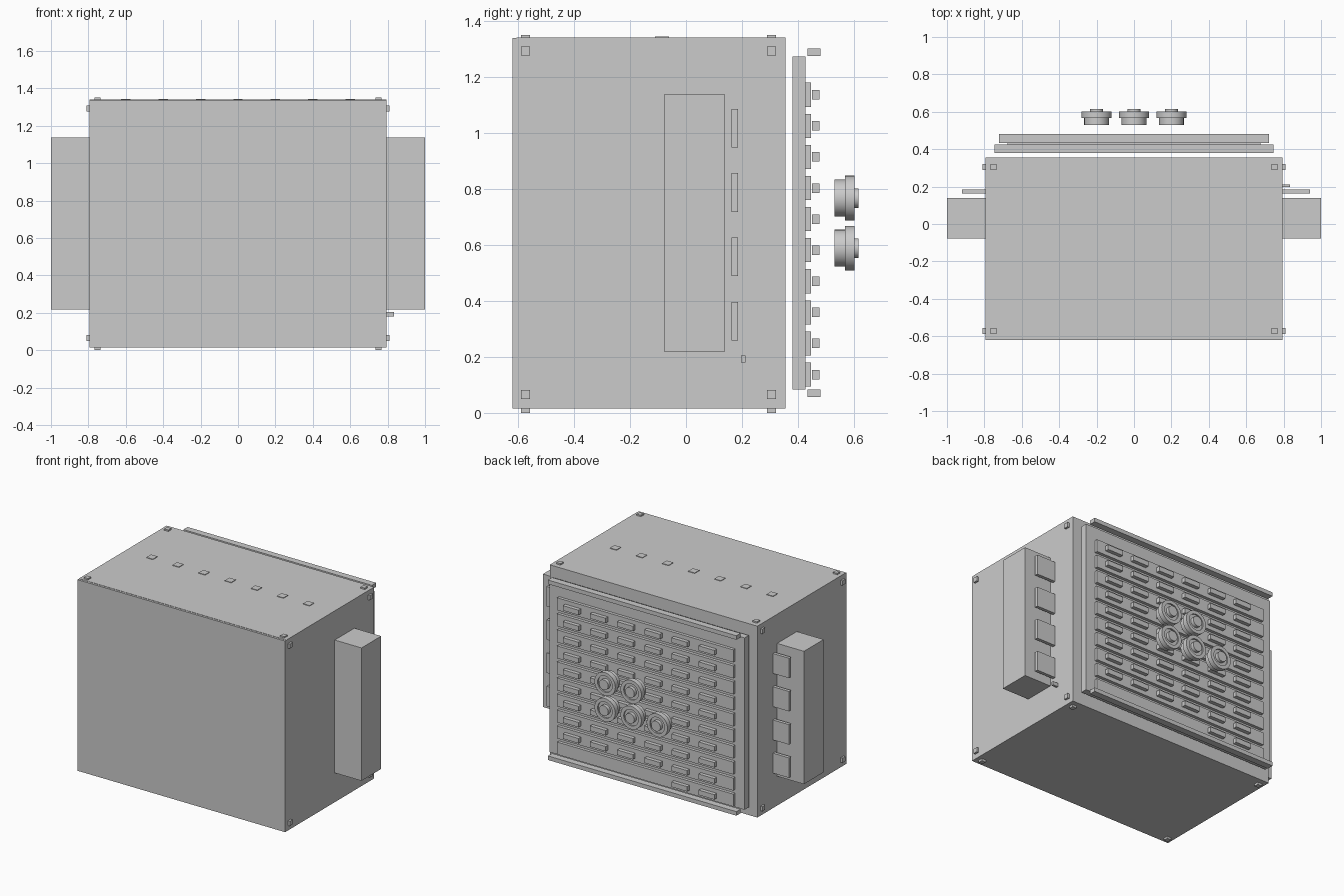
import bpy
import bmesh
import math
from mathutils import Vector

if "Cube" in bpy.data.objects:
    bpy.data.objects.remove(bpy.data.objects["Cube"], do_unlink=True)

grey = bpy.data.materials.new("light_grey")
grey.use_nodes = True
colour = (0.6, 0.6, 0.6, 1)
grey.diffuse_color = colour
grey.node_tree.nodes["Principled BSDF"].inputs["Base Color"].default_value = colour


def finish(name, bm):
    mesh = bpy.data.meshes.new(name)
    bmesh.ops.recalc_face_normals(bm, faces=bm.faces)
    bm.to_mesh(mesh)
    bm.free()
    mesh.materials.append(grey)
    obj = bpy.data.objects.new(name, mesh)
    bpy.context.scene.collection.objects.link(obj)
    return obj


def box(name, xs, ys, zs):
    """Box from its x, y and z ranges."""
    bm = bmesh.new()
    bmesh.ops.create_cube(bm, size=1)
    for v in bm.verts:
        v.co = [r[0] if c < 0 else r[1] for c, r in zip(v.co, (xs, ys, zs))]
    return finish(name, bm)


def around(centre, half):
    return (centre - half, centre + half)


W, BACK, LOW, TOP = 0.795, 0.355, 0.015, 1.34

# Cabinet body and front panel
box("cabinet_body", (-W, W), (-0.605, BACK), (LOW, TOP))
box("front_panel", (-W, W), (-0.62, -0.605), (LOW, TOP - 0.002))

# Corner pads on the top, bottom and sides
for sx in (-1, 1):
    for y in (-0.573, 0.305):
        px, py = around(sx * 0.752, 0.016), around(y, 0.016)
        box("top_pad", px, py, (TOP, TOP + 0.01))
        box("foot_pad", px, py, (0, LOW))
        for z in (0.065, 1.293):
            box("side_pad", sorted((sx * W, sx * (W + 0.014))), py, around(z, 0.016))

# Flat tabs across the top
for i in range(7):
    box("top_tab", around(-0.6 + 0.2 * i, 0.025), (-0.11, -0.06), (TOP, TOP + 0.004))

# Side housings with a column of plates behind each
for sx, reach in ((-1, 0.92), (1, 0.94)):
    box("side_housing", sorted((sx * W, sx)), (-0.077, 0.138), (0.218, 1.138))
    for i in range(4):
        box("side_plate", sorted((sx * W, sx * reach)), (0.163, 0.185),
            around(0.327 + 0.23 * i, 0.069))
box("side_peg", (W, 0.835), (0.197, 0.212), (0.18, 0.205))

# Rear panel and its two rails
box("rear_panel", (-0.747, 0.747), (0.38, 0.426), (0.083, 1.273))
for z in (0.07, 1.288):
    box("rear_rail", (-0.722, 0.722), (0.434, 0.48), around(z, 0.014))

# Slats filled with blocks from the top; the lowest is only partly filled
for row in range(10):
    z = 1.136 - 0.111 * row
    box("rear_slat", (-0.675, 0.675), (0.426, 0.447), around(z, 0.043))
    for col in range(2 if row == 9 else 6):
        box("slat_block", around(-0.49 + 0.208 * col, 0.06), (0.45, 0.476), around(z, 0.017))


def knob(x, z):
    """Round knob turned about the y axis."""
    profile = [(0, 0.53), (0.066, 0.53), (0.066, 0.568), (0.08, 0.568), (0.08, 0.602),
               (0.056, 0.602), (0.056, 0.592), (0.035, 0.592), (0.035, 0.616), (0, 0.616)]
    bm = bmesh.new()
    verts = [bm.verts.new((r, y, 0)) for r, y in profile]
    edges = [bm.edges.new(pair) for pair in zip(verts, verts[1:])]
    bmesh.ops.spin(bm, geom=verts + edges, cent=(0, 0, 0), axis=(0, 1, 0),
                   angle=math.tau, steps=32, use_duplicate=False)
    bmesh.ops.remove_doubles(bm, verts=bm.verts, dist=0.0005)
    bmesh.ops.translate(bm, verts=bm.verts, vec=Vector((x, 0, z)))
    obj = finish("rear_knob", bm)
    bpy.ops.object.select_all(action="DESELECT")
    obj.select_set(True)
    bpy.context.view_layer.objects.active = obj
    bpy.ops.object.shade_smooth_by_angle(angle=math.radians(30))


# Knobs, three below and two above
for x in (-0.2, 0, 0.2):
    knob(x, 0.588)
for x in (0, 0.2):
    knob(x, 0.767)
